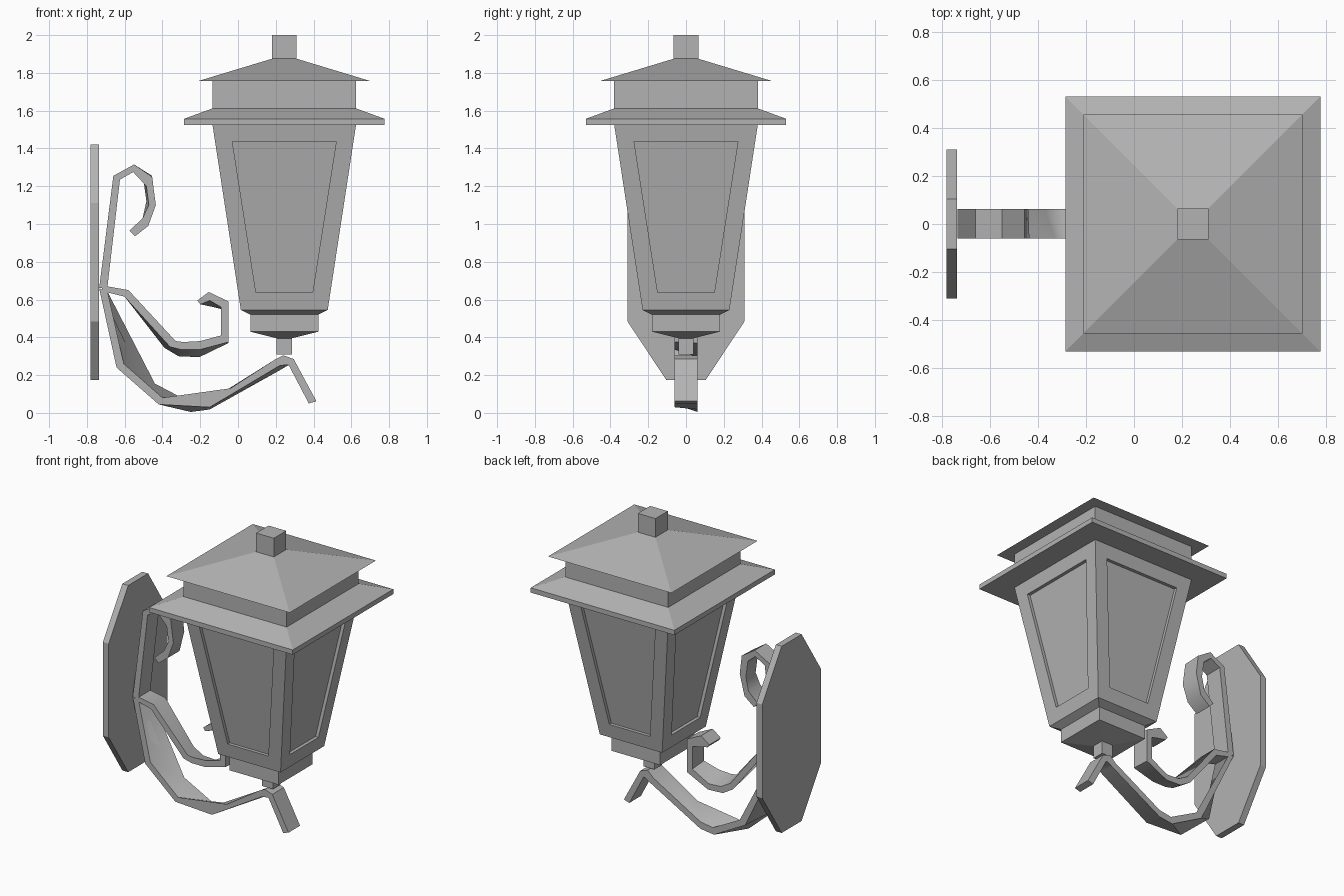
import bpy, bmesh, math

if "Cube" in bpy.data.objects:
    bpy.data.objects.remove(bpy.data.objects["Cube"])

metal = bpy.data.materials.new("grey metal")
metal.diffuse_color = (0.45, 0.45, 0.45, 1)
metal.use_nodes = True
metal.node_tree.nodes["Principled BSDF"].inputs["Base Color"].default_value = metal.diffuse_color
CX = 0.245  # lantern axis


def make(name, bm, smooth=False):
    bmesh.ops.recalc_face_normals(bm, faces=bm.faces)
    me = bpy.data.meshes.new(name)
    bm.to_mesh(me)
    bm.free()
    me.materials.append(metal)
    ob = bpy.data.objects.new(name, me)
    bpy.context.collection.objects.link(ob)
    if smooth:
        bpy.context.view_layer.objects.active = ob
        ob.select_set(True)
        bpy.ops.object.shade_smooth_by_angle(angle=math.radians(40))
        ob.select_set(False)
    return ob


def ring(bm, h, z):
    return [bm.verts.new((CX + sx * h, sy * h, z))
            for sx, sy in ((-1, -1), (1, -1), (1, 1), (-1, 1))]


def bridge(bm, a, b):
    n = len(a)
    return [bm.faces.new((a[i], a[(i + 1) % n], b[(i + 1) % n], b[i])) for i in range(n)]


def square_stack(name, profile):
    """Square solid from (half width, height) rings."""
    bm = bmesh.new()
    rings = [ring(bm, h, z) for h, z in profile]
    for a, b in zip(rings, rings[1:]):
        bridge(bm, a, b)
    bm.faces.new(rings[0][::-1])
    bm.faces.new(rings[-1])
    return make(name, bm)


# Base, roof and finial
square_stack("lantern_stem", [(0.04, 0.31), (0.04, 0.41)])
square_stack("lantern_base", [(0.04, 0.395), (0.18, 0.43), (0.18, 0.52)])
square_stack("lower_eave", [(0.53, 1.525), (0.53, 1.557), (0.38, 1.612)])
square_stack("roof_collar", [(0.38, 1.61), (0.38, 1.76)])
square_stack("upper_roof", [(0.455, 1.757), (0.065, 1.875)])
square_stack("finial", [(0.065, 1.87), (0.065, 2.0)])

# Tapered body with a recessed panel on each side
Z0, Z1, H0, H1 = 0.545, 1.525, 0.23, 0.38
bm = bmesh.new()
foot, low, top = ring(bm, 0.18, 0.52), ring(bm, H0, Z0), ring(bm, H1, Z1)
bridge(bm, foot, low)
bm.faces.new(foot[::-1])
bm.faces.new(top)


def depth(z):
    return H0 + (H1 - H0) * (z - Z0) / (Z1 - Z0)


for k in range(4):
    ang = k * math.pi / 2
    c, s = round(math.cos(ang)), round(math.sin(ang))

    def panel(inset):
        out = []
        for u, z in ((-0.15, 0.638), (0.15, 0.638), (0.275, 1.437), (-0.275, 1.437)):
            v = -(depth(z) - inset)
            out.append(bm.verts.new((CX + u * c - v * s, u * s + v * c, z)))
        return out

    outer = [low[k], low[(k + 1) % 4], top[(k + 1) % 4], top[k]]
    rim, back = panel(0), panel(0.022)
    bridge(bm, outer, rim)
    bridge(bm, rim, back)
    bm.faces.new(back)
make("lantern_body", bm)

# Eight-sided wall plate
bm = bmesh.new()
half = [(0.105, 0.175), (0.31, 0.485), (0.31, 1.11), (0.105, 1.42)]
outline = half + [(-y, z) for y, z in reversed(half)]
a, b = ([bm.verts.new((x, y, z)) for y, z in outline] for x in (-0.78, -0.737))
bridge(bm, a, b)
bm.faces.new(a)
bm.faces.new(b)
make("wall_plate", bm)


def strap(name, front, back=None):
    """Forged strap; stations are inner x, z and outer x, z on each edge."""
    bm = bmesh.new()
    rings = []
    for f, r in zip(front, back or front):
        pts = [(f[0], -0.06, f[1]), (f[2], -0.06, f[3]),
               (r[2], 0.062, r[3]), (r[0], 0.062, r[1])]
        rings.append([bm.verts.new(p) for p in pts])
    for p, q in zip(rings, rings[1:]):
        bridge(bm, p, q)
    bm.faces.new(rings[0])
    bm.faces.new(rings[-1])
    return make(name, bm, True)


# Upper scroll
strap("upper_scroll", [
    (-.692, .66, -.735, .66), (-.625, 1.235, -.66, 1.255), (-.555, 1.275, -.55, 1.315),
    (-.485, 1.20, -.455, 1.25), (-.472, 1.10, -.435, 1.10),
    (-.505, 1.03, -.475, .99), (-.575, .965, -.545, .935)], [
    (-.692, .66, -.735, .66), (-.625, 1.235, -.66, 1.255), (-.555, 1.275, -.55, 1.315),
    (-.50, 1.23, -.455, 1.255), (-.485, 1.12, -.44, 1.13),
    (-.505, 1.03, -.475, .99), (-.575, .965, -.545, .935)])

# Middle scroll
strap("middle_scroll", [
    (-.72, .675, -.72, .645), (-.58, .65, -.60, .615), (-.33, .38, -.36, .35),
    (-.29, .375, -.30, .335), (-.20, .38, -.20, .335), (-.09, .41, -.05, .375),
    (-.09, .56, -.05, .59), (-.15, .595, -.155, .64), (-.20, .575, -.215, .595)], [
    (-.72, .675, -.72, .645), (-.58, .65, -.60, .615), (-.37, .38, -.39, .345),
    (-.30, .34, -.315, .30), (-.21, .335, -.205, .295), (-.09, .40, -.05, .37),
    (-.09, .55, -.05, .59), (-.13, .56, -.155, .64), (-.20, .575, -.215, .595)])

# Main supporting arm
strap("support_arm", [
    (-.69, .64, -.735, .66), (-.605, .26, -.643, .24), (-.40, .08, -.42, .045),
    (-.04, .13, -.15, .03), (.20, .285, .22, .25), (.24, .305, .262, .255),
    (.295, .285, .27, .25), (.415, .062, .375, .05)], [
    (-.69, .64, -.735, .66), (-.44, .155, -.48, .13), (-.24, .05, -.25, .005),
    (-.15, .065, -.15, .018), (.20, .265, .22, .225), (.24, .305, .262, .25),
    (.295, .285, .27, .25), (.415, .062, .375, .05)])
